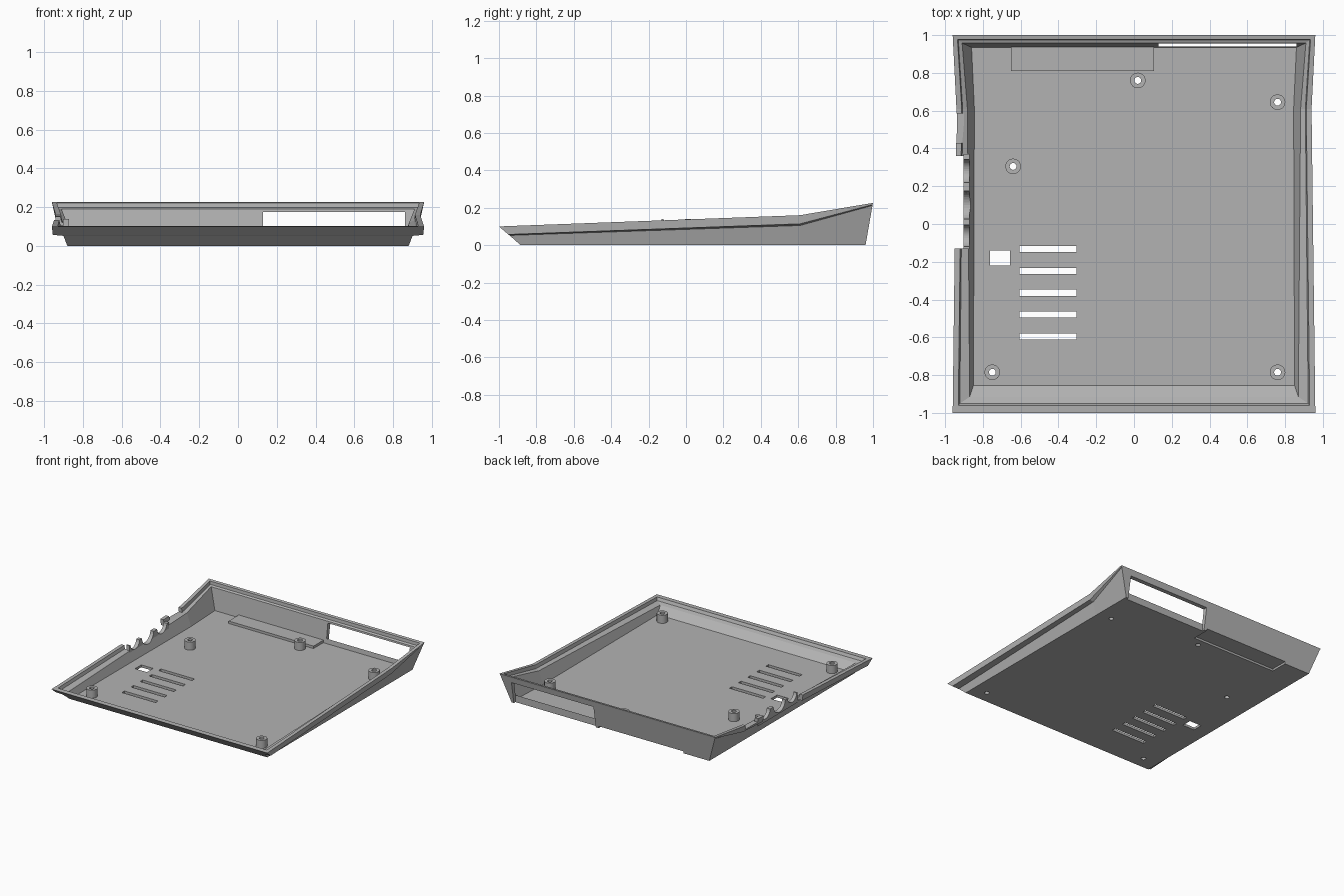
import bpy, bmesh, math
from mathutils import Matrix

cube = bpy.data.objects.get("Cube")
if cube:
    bpy.data.objects.remove(cube, do_unlink=True)

grey = bpy.data.materials.new("case_grey")
grey.use_nodes = True
COLOR = (0.45, 0.45, 0.45, 1)
grey.diffuse_color = COLOR
grey.node_tree.nodes["Principled BSDF"].inputs["Base Color"].default_value = COLOR


def finish(name, bm):
    bmesh.ops.recalc_face_normals(bm, faces=bm.faces)
    mesh = bpy.data.meshes.new(name)
    bm.to_mesh(mesh)
    bm.free()
    mesh.materials.append(grey)
    obj = bpy.data.objects.new(name, mesh)
    bpy.context.collection.objects.link(obj)
    return obj


def box(name, x, y, z):
    bm = bmesh.new()
    size = [b - a for a, b in (x, y, z)]
    mid = [(a + b) / 2 for a, b in (x, y, z)]
    bmesh.ops.create_cube(bm, size=1, matrix=Matrix.Translation(mid) @ Matrix.Diagonal((*size, 1)))
    return finish(name, bm)


def cylinder(name, center, radius, depth, axis="Z"):
    bm = bmesh.new()
    turn = Matrix.Rotation(math.pi / 2, 4, "Y") if axis == "X" else Matrix()
    bmesh.ops.create_cone(bm, cap_ends=True, segments=32, radius1=radius, radius2=radius,
                          depth=depth, matrix=Matrix.Translation(center) @ turn)
    return finish(name, bm)


def loft(name, stations):
    """Mirrored half sections, listed bottom to top, joined front to back."""
    bm = bmesh.new()
    rows = [[[bm.verts.new((s * x, y, z)) for x, y, z in st] for s in (-1, 1)] for st in stations]
    n = len(stations[0])
    for a, b in zip(rows, rows[1:]):
        for side in (0, 1):
            for i in range(n - 1):
                bm.faces.new((a[side][i], a[side][i + 1], b[side][i + 1], b[side][i]))
        for i in (0, n - 1):
            bm.faces.new((a[0][i], a[1][i], b[1][i], b[0][i]))
    for left, right in (rows[0], rows[-1]):
        for i in range(n - 1):
            bm.faces.new((left[i], right[i], right[i + 1], left[i + 1]))
    return finish(name, bm)


def cut(targets, cutter):
    for target in targets:
        mod = target.modifiers.new("cut", "BOOLEAN")
        mod.operation = "DIFFERENCE"
        mod.solver = "EXACT"
        mod.object = cutter
        bpy.context.view_layer.objects.active = target
        bpy.ops.object.modifier_apply(modifier=mod.name)
    bpy.data.objects.remove(cutter, do_unlink=True)


# Tray shell: flared walls with an overhanging rim band
shell = loft("tray_shell", [
    [(0.88, -0.885, 0), (0.9, -0.943, 0.052), (0.955, -0.95, 0.057), (0.96, -1, 0.1)],
    [(0.88, 0.61, 0), (0.905, 0.61, 0.105), (0.935, 0.61, 0.114), (0.94, 0.61, 0.16)],
    [(0.88, 0.96, 0), (0.954, 0.997, 0.212), (0.957, 0.998, 0.217), (0.96, 1, 0.226)],
])
cavity = [
    [(0.85, -0.855, 0.02), (0.87, -0.915, 0.07), (0.922, -0.95, 0.078), (0.93, -0.96, 0.1)],
    [(0.845, 0.61, 0.02), (0.882, 0.61, 0.12), (0.907, 0.61, 0.131), (0.912, 0.61, 0.16)],
    [(0.86, 0.935, 0.02), (0.91, 0.958, 0.19), (0.93, 0.975, 0.197), (0.935, 0.978, 0.226)],
]
for section in cavity:
    x, y, z = section[-1]
    section.append((x, y, z + 0.05))
cut([shell], loft("cavity_cutter", cavity))

# Rear opening and underside recess
cut([shell], box("rear_cutter", (0.13, 0.86), (0.94, 1.1), (-0.1, 0.176)))
cut([shell], box("recess_cutter", (-0.65, 0.105), (0.82, 1.1), (-0.1, 0.017)))
box("recess_pad", (-0.65, 0.105), (0.81, 0.948), (0.017, 0.04))

# Port wall on the right side, with three scalloped cable cutouts
cut([shell], box("rim_gap_cutter", (-1.1, -0.9), (-0.13, 0.36), (0.06, 0.3)))
port_wall = box("port_wall", (-0.902, -0.872), (-0.132, 0.37), (0.06, 0.14))
for y, r in ((0.28, 0.062), (0.1, 0.075), (-0.062, 0.058)):
    cut([shell, port_wall], cylinder("port_cutter", (-0.95, y, 0.145), r, 0.24, "X"))
cut([shell], box("rim_dip_cutter", (-1.1, -0.9), (0.43, 0.585), (0.125, 0.3)))

# Floor vents and square hatch
for i in range(5):
    y = -0.132 - i * 0.116
    cut([shell], box("vent_cutter", (-0.605, -0.305), (y - 0.016, y + 0.016), (-0.1, 0.1)))
cut([shell], box("hatch_cutter", (-0.763, -0.657), (-0.22, -0.14), (-0.1, 0.1)))

# Screw bosses drilled through the floor
for i, (x, y) in enumerate([(0.02, 0.76), (0.76, 0.645), (-0.64, 0.305), (-0.75, -0.785), (0.76, -0.785)]):
    boss = cylinder(f"screw_boss_{i + 1}", (x, y, 0.05), 0.041, 0.07)
    cut([shell, boss], cylinder("drill_cutter", (x, y, 0.05), 0.018, 0.4))
    bpy.ops.object.select_all(action="DESELECT")
    boss.select_set(True)
    bpy.context.view_layer.objects.active = boss
    bpy.ops.object.shade_smooth_by_angle(angle=math.radians(35))
